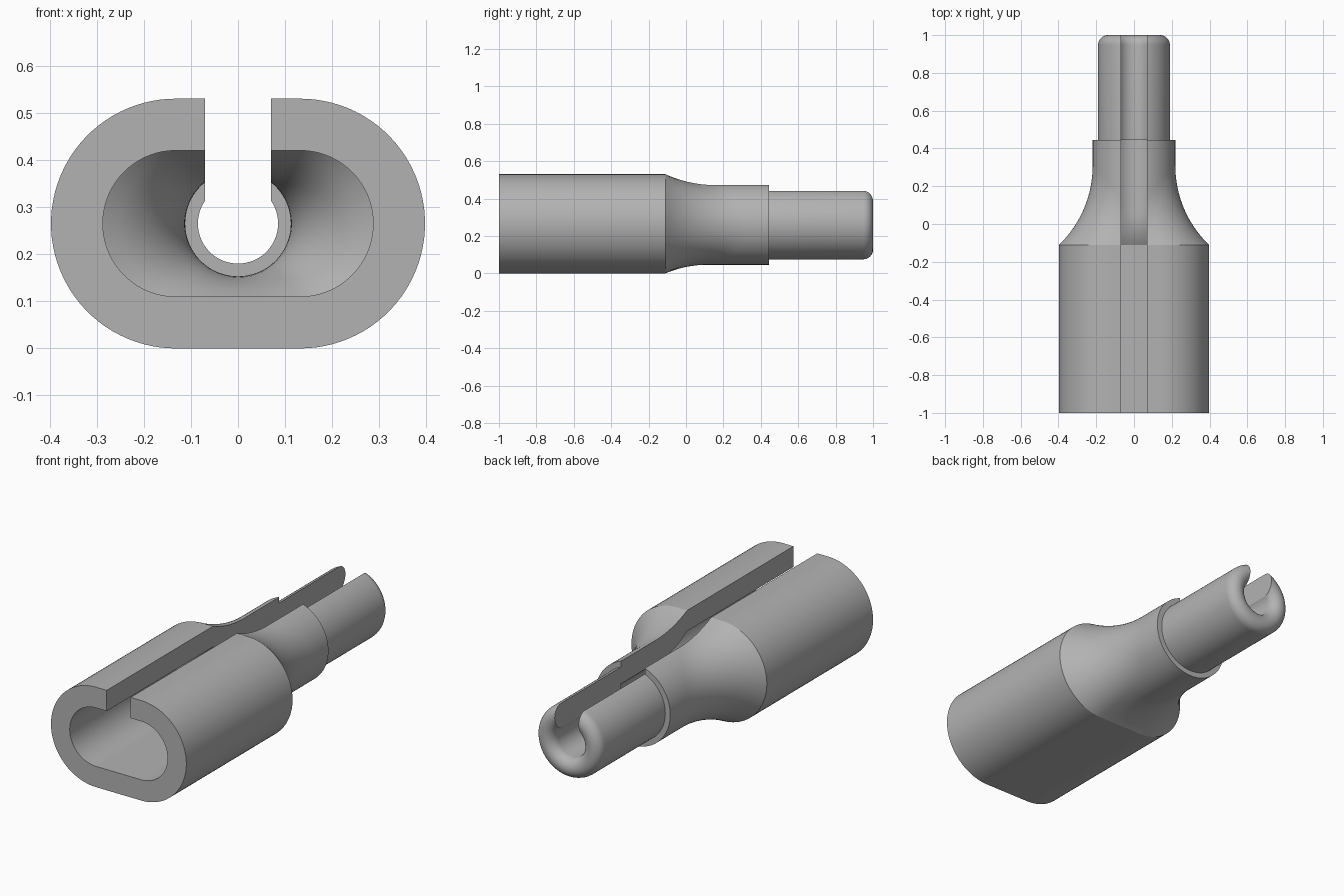
import bpy
import bmesh
from math import sin, cos, pi, sqrt, radians

SEGMENTS = 128
AXIS_Z = 0.265
HALF_FLAT = 0.132       # half length of the flat top and bottom
FRONT, SHOULDER, NECK_END, TIP = -1.0, -0.11, 0.445, 1.0

if "Cube" in bpy.data.objects:
    bpy.data.objects.remove(bpy.data.objects["Cube"], do_unlink=True)

grey = bpy.data.materials.new("plain grey")
grey.use_nodes = True
colour = (0.45, 0.45, 0.45, 1)
grey.diffuse_color = colour
grey.node_tree.nodes["Principled BSDF"].inputs["Base Color"].default_value = colour


def oblong(angle, radius):
    """Distance from the axis to a rounded oblong in one direction."""
    c, s = abs(cos(angle)), abs(sin(angle))
    if s > 0 and radius * c / s < HALF_FLAT:
        return radius / s
    return HALF_FLAT * c + sqrt(radius ** 2 - (HALF_FLAT * s) ** 2)


def flare(angle, y, big, small, bend):
    """Arc that blends the oblong into the round neck."""
    drop = oblong(angle, big) - small
    end = SHOULDER + sqrt(2 * bend * drop - drop ** 2)
    return small if y >= end else small + bend - sqrt(bend ** 2 - (end - y) ** 2)


# Section rings: outside from front to tip, then back through the bore
rings = []


def add_ring(y, distance):
    rings.append([(distance(a) * cos(a), y, AXIS_Z + distance(a) * sin(a))
                  for a in (2 * pi * (i + 0.5) / SEGMENTS for i in range(SEGMENTS))])


STEPS = 28
stations = [SHOULDER + (NECK_END - SHOULDER) * i / STEPS for i in range(STEPS + 1)]
add_ring(FRONT, lambda a: oblong(a, 0.265))
for y in stations:
    add_ring(y, lambda a: flare(a, y, 0.265, 0.219, 0.58))

# Thin tube with a fully rounded lip
outer, inner = 0.19, 0.085
middle, lip = (outer + inner) / 2, (outer - inner) / 2
add_ring(NECK_END, lambda a: outer)
for i in range(17):
    t = pi * i / 16
    add_ring(TIP - lip + lip * sin(t), lambda a: middle + lip * cos(t))
add_ring(NECK_END, lambda a: inner)

for y in reversed(stations):
    add_ring(y, lambda a: flare(a, y, 0.155, 0.112, 0.30))
add_ring(FRONT, lambda a: oblong(a, 0.155))

# Socket body
bm = bmesh.new()
loops = [[bm.verts.new(p) for p in ring] for ring in rings]
for k, loop in enumerate(loops):
    after = loops[(k + 1) % len(loops)]
    for i in range(SEGMENTS):
        j = (i + 1) % SEGMENTS
        bm.faces.new((loop[i], loop[j], after[j], after[i]))
bmesh.ops.recalc_face_normals(bm, faces=bm.faces)
mesh = bpy.data.meshes.new("slotted_socket")
bm.to_mesh(mesh)
bm.free()
mesh.materials.append(grey)
socket = bpy.data.objects.new("slotted_socket", mesh)
bpy.context.collection.objects.link(socket)

# Slot along the whole top
bpy.ops.mesh.primitive_cube_add(size=1, location=(0, 0, AXIS_Z + 0.25))
cutter = bpy.context.object
cutter.name = "slot_cutter"
cutter.scale = (0.14, 2.4, 0.5)
cutter.data.materials.append(grey)
cut = socket.modifiers.new("slot", "BOOLEAN")
cut.operation = "DIFFERENCE"
cut.solver = "EXACT"
cut.object = cutter

bpy.ops.object.select_all(action="DESELECT")
socket.select_set(True)
bpy.context.view_layer.objects.active = socket
bpy.ops.object.modifier_apply(modifier=cut.name)
bpy.data.objects.remove(cutter, do_unlink=True)
bpy.ops.object.shade_smooth_by_angle(angle=radians(18))
